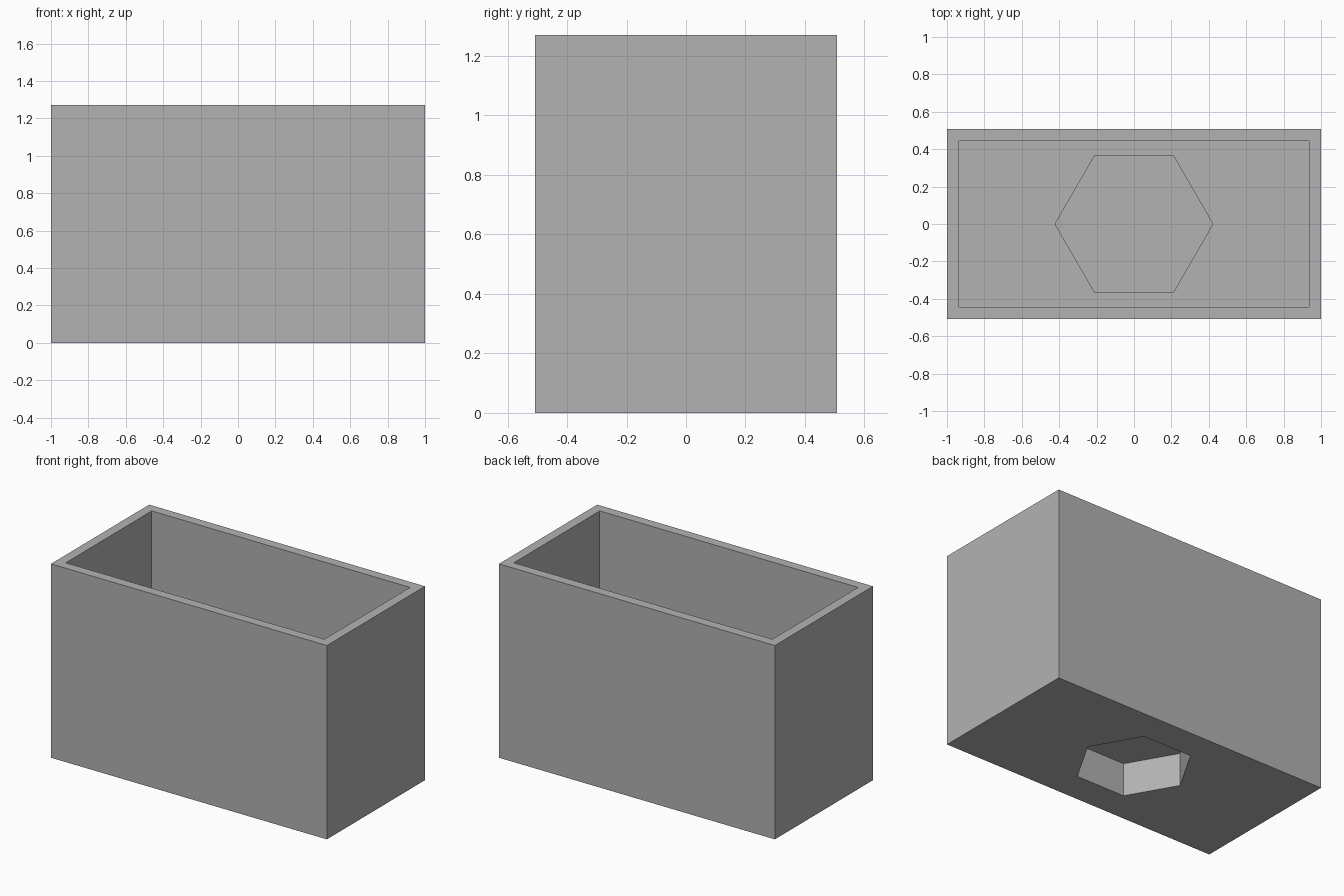
import bpy
import bmesh
from math import cos, sin, pi

cube = bpy.data.objects.get("Cube")
if cube:
    bpy.data.objects.remove(cube, do_unlink=True)

# Main sizes
WALL = 0.0635
HALF_X, HALF_Y, HEIGHT = 1.0, 0.508, 1.27
SOCKET_RADIUS, SOCKET_DEPTH = 0.351, 0.216
BOSS_RADIUS = SOCKET_RADIUS + WALL / cos(pi / 6)

grey = bpy.data.materials.new("plain grey")
grey.use_nodes = True
colour = (0.448, 0.448, 0.448, 1)
grey.diffuse_color = colour
grey.node_tree.nodes["Principled BSDF"].inputs["Base Color"].default_value = colour

bm = bmesh.new()


def ring(points, z):
    """Closed loop of edges at height z."""
    verts = [bm.verts.new((x, y, z)) for x, y in points]
    return [bm.edges.new((a, b)) for a, b in zip(verts, verts[1:] + verts[:1])]


def rectangle(inset, z):
    x, y = HALF_X - inset, HALF_Y - inset
    return ring([(-x, -y), (x, -y), (x, y), (-x, y)], z)


def hexagon(radius, z):
    return ring([(radius * cos(i * pi / 3), radius * sin(i * pi / 3)) for i in range(6)], z)


def bridge(a, b):
    bmesh.ops.bridge_loops(bm, edges=a + b)


def plate_with_hole(outer, hole):
    bmesh.ops.triangle_fill(bm, edges=outer + hole, use_beauty=True)


def cap(loop):
    bmesh.ops.contextual_create(bm, geom=loop)


# Open box: outside walls, rim and inside walls
base = rectangle(0, 0)
rim_outer = rectangle(0, HEIGHT)
rim_inner = rectangle(WALL, HEIGHT)
floor = rectangle(WALL, WALL)
bridge(base, rim_outer)
bridge(rim_outer, rim_inner)
bridge(rim_inner, floor)

# Hexagonal boss rising from the inside floor
boss_foot = hexagon(BOSS_RADIUS, WALL)
boss_top = hexagon(BOSS_RADIUS, SOCKET_DEPTH + WALL)
plate_with_hole(floor, boss_foot)
bridge(boss_foot, boss_top)
cap(boss_top)

# Hexagonal socket sunk into the underside
socket_mouth = hexagon(SOCKET_RADIUS, 0)
socket_end = hexagon(SOCKET_RADIUS, SOCKET_DEPTH)
plate_with_hole(base, socket_mouth)
bridge(socket_mouth, socket_end)
cap(socket_end)

bmesh.ops.recalc_face_normals(bm, faces=bm.faces)
bmesh.ops.dissolve_limit(bm, angle_limit=0.01, verts=bm.verts, edges=bm.edges)
mesh = bpy.data.meshes.new("open_box")
bm.to_mesh(mesh)
bm.free()
mesh.materials.append(grey)
box = bpy.data.objects.new("open_box", mesh)
bpy.context.collection.objects.link(box)
